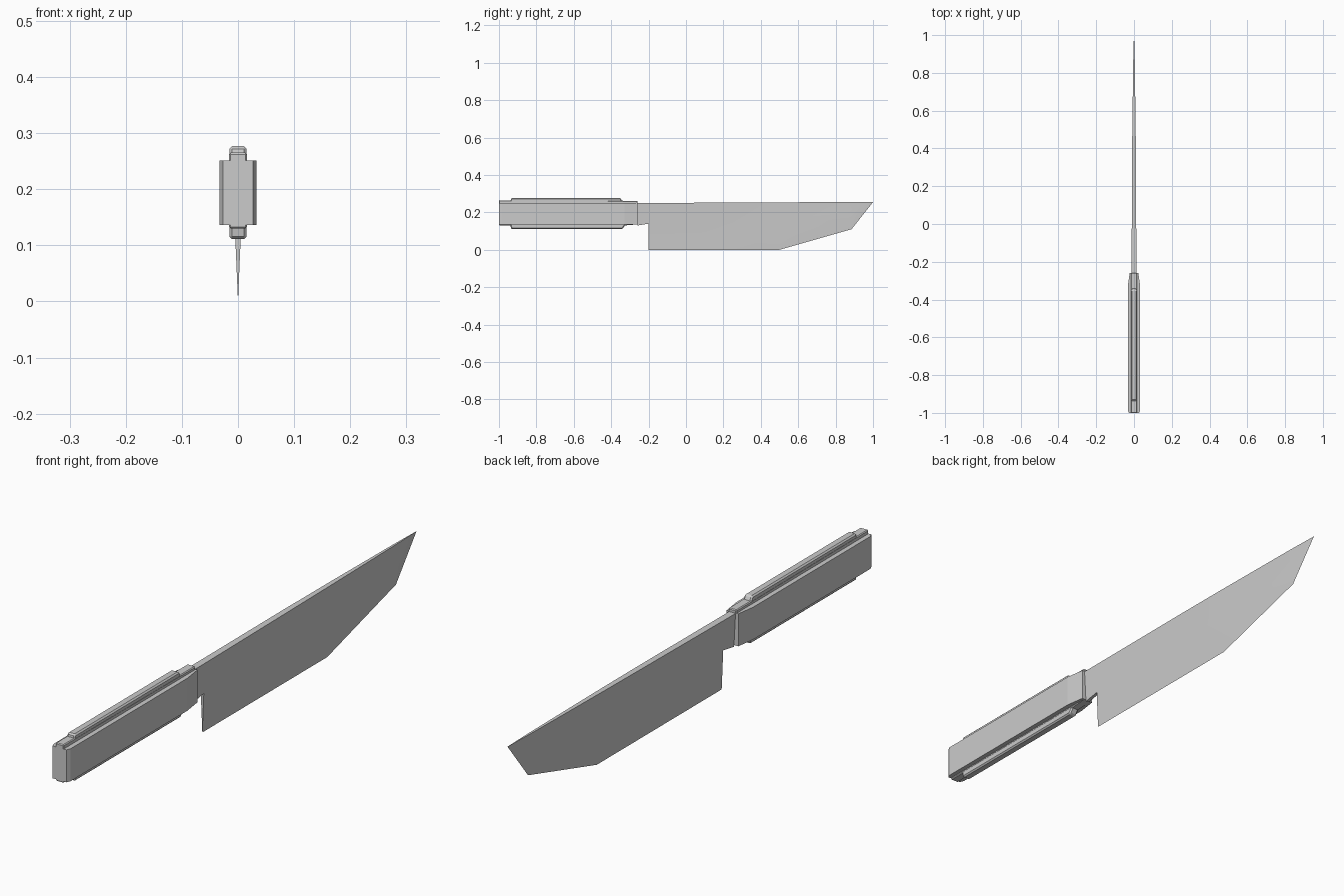
import bpy, bmesh
from math import radians
from mathutils import Vector

if "Cube" in bpy.data.objects:
    bpy.data.objects.remove(bpy.data.objects["Cube"])


def finish(name, bm, bevel=0.0, smooth=False):
    bmesh.ops.remove_doubles(bm, verts=bm.verts, dist=1e-5)
    bmesh.ops.recalc_face_normals(bm, faces=bm.faces)
    if bevel:
        bmesh.ops.bevel(bm, geom=bm.edges[:], offset=bevel, segments=1, affect='EDGES')
    mesh = bpy.data.meshes.new(name)
    bm.to_mesh(mesh)
    bm.free()
    ob = bpy.data.objects.new(name, mesh)
    bpy.context.collection.objects.link(ob)
    if smooth:
        bpy.ops.object.select_all(action='DESELECT')
        ob.select_set(True)
        bpy.context.view_layer.objects.active = ob
        bpy.ops.object.shade_smooth_by_angle(angle=radians(30))
    return ob


def prism(name, points, offset, bevel=0.0):
    bm = bmesh.new()
    face = bm.faces.new([bm.verts.new(p) for p in points])
    ext = bmesh.ops.extrude_face_region(bm, geom=[face])
    moved = [v for v in ext['geom'] if isinstance(v, bmesh.types.BMVert)]
    bmesh.ops.translate(bm, verts=moved, vec=Vector(offset))
    return finish(name, bm, bevel)


def side_prism(name, yz, half, bevel=0.0):
    return prism(name, [(-half, y, z) for y, z in yz], (2 * half, 0, 0), bevel)


# Blade: rows (spine, mid, ridge, edge) of (half thickness, y, z) per station
stations = [
    [(.0125, -.30, .25), (.006, -.26, .13)],
    [(.0125, -.20, .25), (.006, -.20, .14), (.003, -.20, .07), (0, -.20, 0)],
    [(.0110, .25, .253), (.0055, .25, .14), (.003, .25, .07), (0, .25, 0)],
    [(.0090, .50, .254), (.005, .50, .15), (.003, .50, .07), (0, .50, 0)],
    [(.0040, .87, .255), (.0035, .87, .21), (.003, .88, .165), (0, .885, .11)],
    [(.0005, 1.0, .255)] * 3 + [(0, 1.0, .255)],
]
bm = bmesh.new()


def add_face(pts):
    unique = list(dict.fromkeys(pts))
    if len(unique) > 2:
        bm.faces.new([bm.verts.new(p) for p in unique])


def at(p, side):
    return (side * p[0], p[1], p[2])


for a, b in zip(stations, stations[1:]):
    for side in (-1, 1):
        for i in range(min(len(a), len(b)) - 1):
            add_face([at(p, side) for p in (a[i], b[i], b[i + 1], a[i + 1])])
    add_face([at(a[0], -1), at(b[0], -1), at(b[0], 1), at(a[0], 1)])
# Underside of the neck, its hidden end and the heel
n0, n1 = stations[0][1], stations[1][1]
add_face([at(n0, -1), at(n1, -1), at(n1, 1), at(n0, 1)])
add_face([at(stations[0][0], -1), at(n0, -1), at(n0, 1), at(stations[0][0], 1)])
heel = stations[1][1:]
add_face([at(p, -1) for p in heel] + [at(p, 1) for p in reversed(heel[:-1])])
finish("blade", bm, smooth=True)

# Handle grip with chamfered butt and tapered front
half = [(.027, -1.0), (.033, -.985), (.033, -.33), (.023, -.26)]
outline = half + [(-x, y) for x, y in reversed(half)]
prism("handle_grip", [(x, y, .136) for x, y in outline], (0, 0, .115))

# Handle core showing as a lip above and below the grip
side_prism("handle_core", [(-1.0, .13), (-.33, .13), (-.26, .136),
                           (-.26, .262), (-1.0, .265)], .016, .003)

# Raised rails along the top and bottom of the handle
side_prism("top_rail", [(-.94, .25), (-.935, .277), (-.35, .277), (-.335, .25)],
           .0155, .005)
side_prism("bottom_rail", [(-.94, .14), (-.935, .111), (-.34, .111), (-.32, .14)],
           .0155, .005)
